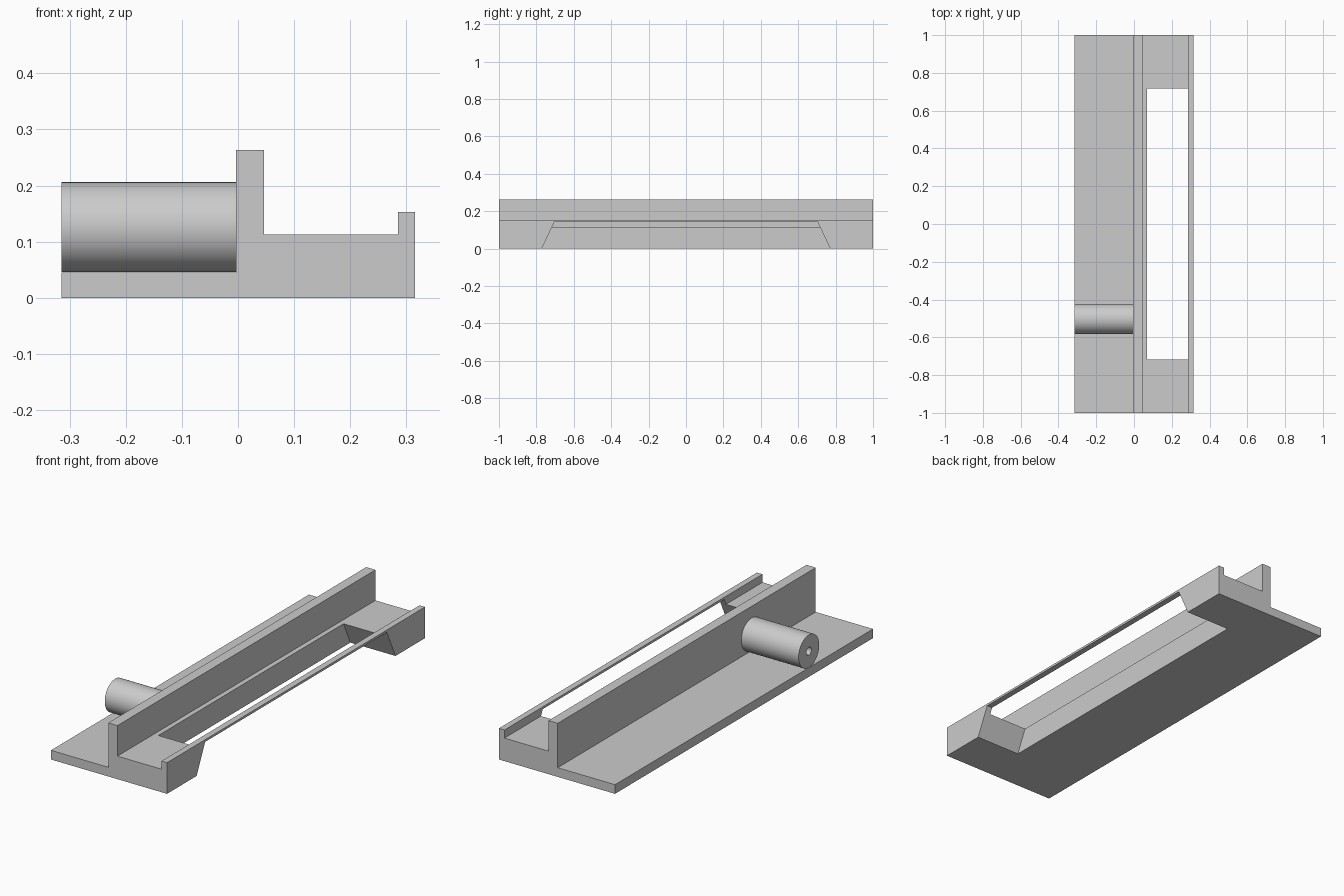
import bpy, bmesh, math
from mathutils import Vector

if "Cube" in bpy.data.objects:
    bpy.data.objects.remove(bpy.data.objects["Cube"], do_unlink=True)

# Single flat material
grey = bpy.data.materials.new("light_grey")
grey.use_nodes = True
colour = (0.6, 0.6, 0.6, 1)
grey.diffuse_color = colour
grey.node_tree.nodes["Principled BSDF"].inputs["Base Color"].default_value = colour


def finish(bm, name):
    bmesh.ops.recalc_face_normals(bm, faces=bm.faces)
    mesh = bpy.data.meshes.new(name)
    bm.to_mesh(mesh)
    bm.free()
    mesh.materials.append(grey)
    obj = bpy.data.objects.new(name, mesh)
    bpy.context.collection.objects.link(obj)
    return obj


def prism(name, points, extrude):
    """Extrude a closed planar outline along a vector."""
    bm = bmesh.new()
    face = bm.faces.new([bm.verts.new(p) for p in points])
    result = bmesh.ops.extrude_face_region(bm, geom=[face], use_keep_orig=True)
    moved = [v for v in result["geom"] if isinstance(v, bmesh.types.BMVert)]
    bmesh.ops.translate(bm, verts=moved, vec=Vector(extrude))
    return finish(bm, name)


half_width, half_length = 0.315, 1.0
wall_left, wall_right, rim = -0.004, 0.046, 0.285
shelf_z, deck_z, rim_z, wall_z = 0.045, 0.113, 0.153, 0.263

# Stepped rail: low shelf, tall wall, raised deck and edge rim
section = [(-half_width, 0), (half_width, 0), (half_width, rim_z), (rim, rim_z),
           (rim, deck_z), (wall_right, deck_z), (wall_right, wall_z),
           (wall_left, wall_z), (wall_left, shelf_z), (-half_width, shelf_z)]
rail = prism("stepped_rail", [(x, -half_length, z) for x, z in section],
             (0, 2 * half_length, 0))

# Tapered window cut through the deck, leaving a thin bar along the rim
taper = [(-0.785, -0.03), (0.785, -0.03), (0.704, 0.142), (-0.704, 0.142)]
cutter = prism("window_cutter", [(0.07, y, z) for y, z in taper], (0.4, 0, 0))
cutter.hide_render = True
cut = rail.modifiers.new("window", "BOOLEAN")
cut.operation, cut.solver, cut.object = "DIFFERENCE", "EXACT", cutter
bpy.context.view_layer.objects.active = rail
bpy.ops.object.modifier_apply(modifier=cut.name)
bpy.data.objects.remove(cutter, do_unlink=True)

# Bored cylinder, turned around its own axis and butted against the wall
centre = Vector((0, -0.503, 0.126))
outer, bore = 0.08, 0.019
bm = bmesh.new()
ring = [bm.verts.new(centre + Vector((x, 0, r))) for x, r in
        ((-half_width, bore), (-half_width, outer), (wall_left, outer), (wall_left, bore))]
edges = [bm.edges.new((ring[i], ring[(i + 1) % 4])) for i in range(4)]
bmesh.ops.spin(bm, geom=ring + edges, cent=centre, axis=(1, 0, 0),
               angle=math.tau, steps=72, use_merge=True)
bmesh.ops.remove_doubles(bm, verts=bm.verts, dist=1e-5)
cylinder = finish(bm, "bored_cylinder")

# Smooth the round surface, keep its rims crisp
bpy.ops.object.select_all(action="DESELECT")
cylinder.select_set(True)
bpy.context.view_layer.objects.active = cylinder
bpy.ops.object.shade_smooth_by_angle(angle=math.radians(30))
